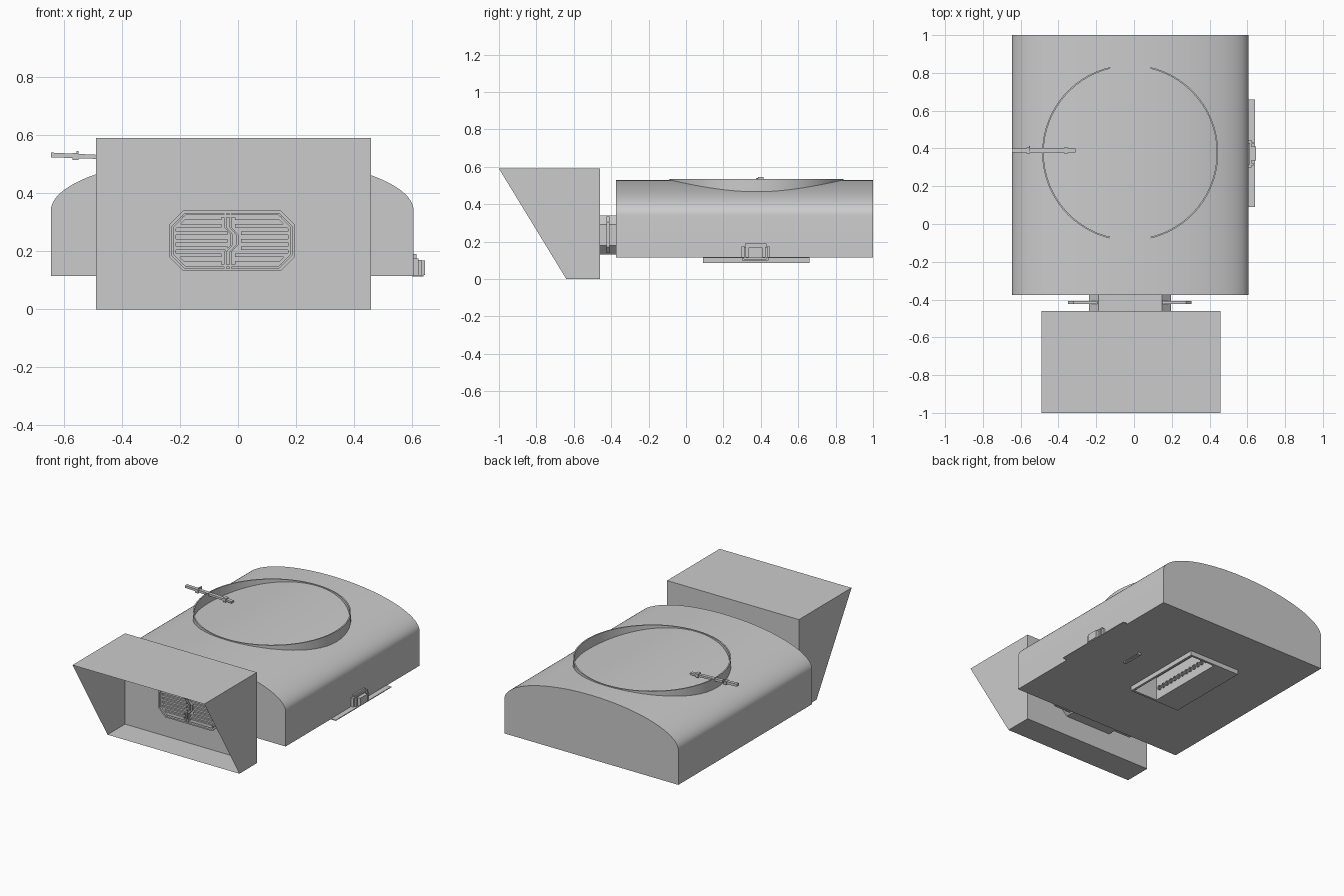
import bpy, bmesh
from math import sin, cos, pi

if "Cube" in bpy.data.objects:
    bpy.data.objects.remove(bpy.data.objects["Cube"])

CX = -0.02  # symmetry line of the body


def mesh_obj(name, bm, smooth=None):
    bmesh.ops.recalc_face_normals(bm, faces=bm.faces)
    me = bpy.data.meshes.new(name)
    bm.to_mesh(me)
    bm.free()
    ob = bpy.data.objects.new(name, me)
    bpy.context.collection.objects.link(ob)
    if smooth:
        bpy.ops.object.select_all(action='DESELECT')
        bpy.context.view_layer.objects.active = ob
        ob.select_set(True)
        bpy.ops.object.shade_smooth_by_angle(angle=smooth)
    return ob


def add_prism(bm, pts, y0, y1):
    """Extrude an x/z outline along y."""
    a = [bm.verts.new((x, y0, z)) for x, z in pts]
    b = [bm.verts.new((x, y1, z)) for x, z in pts]
    bm.faces.new(a)
    bm.faces.new(b[::-1])
    for i in range(len(pts)):
        j = (i + 1) % len(pts)
        bm.faces.new((a[i], b[i], b[j], a[j]))


def add_box(bm, x0, x1, y0, y1, z0, z1):
    add_prism(bm, [(x0, z0), (x1, z0), (x1, z1), (x0, z1)], y0, y1)


def boxes(name, *dims):
    bm = bmesh.new()
    for d in dims:
        add_box(bm, *d)
    return mesh_obj(name, bm)


def octagon(x0, x1, z0, z1, c):
    return [(x0 + c, z0), (x1 - c, z0), (x1, z0 + c), (x1, z1 - c),
            (x1 - c, z1), (x0 + c, z1), (x0, z1 - c), (x0, z0 + c)]


def add_frame(bm, outer, inner, y0, y1):
    """Closed band between two x/z outlines."""
    rings = [[bm.verts.new((x, y, z)) for x, z in p]
             for p, y in ((outer, y0), (inner, y0), (inner, y1), (outer, y1))]
    n = len(outer)
    for k in range(4):
        p, q = rings[k], rings[(k + 1) % 4]
        for i in range(n):
            j = (i + 1) % n
            bm.faces.new((p[i], p[j], q[j], q[i]))


# Main body: straight sides under a half-ellipse roof
N = 48
outline = [(CX - 0.625, 0.115), (CX + 0.625, 0.115)]
outline += [(CX + 0.625 * cos(pi * i / N), 0.34 + 0.19 * sin(pi * i / N)) for i in range(N + 1)]
bm = bmesh.new()
add_prism(bm, outline, -0.375, 1.0)
body = mesh_obj("body", bm, 0.5)

# Underside tray rim and the slot cut through it
tray = boxes("underside_tray", (-0.27, 0.10, 0.09, 0.66, 0.085, 0.117))
cutter = boxes("slot_cutter", (-0.09, 0.085, 0.105, 0.645, 0.05, 0.24))
cutter.hide_render = True
cutter.hide_set(True)
for ob in (body, tray):
    m = ob.modifiers.new("slot", 'BOOLEAN')
    m.object = cutter
    m.solver = 'EXACT'

# Row of round nozzles along the slot wall
bm = bmesh.new()
for k in range(14):
    y = 0.14 + k * 0.47 / 13
    n = 10
    rings = []
    for r, x in ((0.016, -0.09), (0.016, -0.08), (0.010, -0.08), (0.010, -0.09)):
        rings.append([bm.verts.new((x, y + r * cos(2 * pi * i / n), 0.155 + r * sin(2 * pi * i / n)))
                      for i in range(n)])
    for p, q in zip(rings, rings[1:]):
        for i in range(n):
            j = (i + 1) % n
            bm.faces.new((p[i], p[j], q[j], q[i]))
mesh_obj("slot_nozzles", bm)

# Small pull handle on the underside
boxes("underside_handle", (0.315, 0.335, 0.30, 0.44, 0.10, 0.106),
      (0.315, 0.335, 0.30, 0.31, 0.10, 0.116), (0.315, 0.335, 0.43, 0.44, 0.10, 0.116))

# Ring standing on the roof
bm = bmesh.new()
S = 64
rings = []
for r, z in ((0.466, 0.455), (0.466, 0.535), (0.458, 0.535), (0.458, 0.455)):
    rings.append([bm.verts.new((CX + r * cos(2 * pi * i / S), 0.377 + r * sin(2 * pi * i / S), z))
                  for i in range(S)])
for k in range(4):
    p, q = rings[k], rings[(k + 1) % 4]
    for i in range(S):
        j = (i + 1) % S
        bm.faces.new((p[i], p[j], q[j], q[i]))
mesh_obj("roof_ring", bm, 0.5)

# Slender lever crossing the ring, with clips
bm = bmesh.new()
add_prism(bm, [(-0.645, 0.524), (-0.31, 0.512), (-0.31, 0.524), (-0.645, 0.540)], 0.378, 0.400)
for x, z in ((-0.56, 0.520), (-0.36, 0.515)):
    add_box(bm, x - 0.010, x + 0.010, 0.374, 0.404, z - 0.006, z + 0.018)
add_box(bm, -0.556, -0.550, 0.385, 0.414, 0.525, 0.545)
mesh_obj("lever", bm)

# Front hood: thin sheet, open on the sloping face
bm = bmesh.new()
side = [(-1.0, 0.59), (-0.46, 0.59), (-0.46, 0.0), (-0.64, 0.0)]
L, R = ([bm.verts.new((x, y, z)) for y, z in side] for x in (-0.49, 0.458))
bm.faces.new(L)
bm.faces.new(R)
for i in range(3):
    bm.faces.new((L[i], R[i], R[i + 1], L[i + 1]))
mesh_obj("hood", bm)

# Duct linking hood and body, with its flange
bm = bmesh.new()
add_prism(bm, octagon(-0.237, 0.195, 0.132, 0.34, 0.048), -0.462, -0.374)
mesh_obj("duct", bm)
bm = bmesh.new()
add_prism(bm, octagon(-0.35, 0.305, 0.14, 0.335, 0.03), -0.424, -0.408)
mesh_obj("duct_flange", bm)

# Vent grille: two nested frames, zigzag divider and slats
bm = bmesh.new()
for d, y in ((0.0, -0.478), (0.014, -0.472)):
    add_frame(bm, octagon(-0.237 + d, 0.195 - d, 0.132 + d, 0.34 - d, 0.048 - d * 0.4),
              octagon(-0.228 + d, 0.186 - d, 0.141 + d, 0.331 - d, 0.045 - d * 0.4), y, -0.46)
mesh_obj("vent_frame", bm)

zig = [(-0.035, 0.332), (-0.035, 0.283), (-0.012, 0.257), (-0.012, 0.222), (-0.035, 0.198), (-0.035, 0.14)]
bm = bmesh.new()
for off in (-0.009, 0.009):
    add_prism(bm, [(x + off - 0.004, z) for x, z in zig] + [(x + off + 0.004, z) for x, z in zig[::-1]],
              -0.476, -0.46)
mesh_obj("vent_divider", bm)

bm = bmesh.new()
for k in range(7):
    z = 0.160 + k * 0.0255
    trim = 0.022 if k in (0, 6) else 0.0
    mid = 0.020 if k in (2, 3, 4) else 0.0
    add_box(bm, -0.213 + trim, -0.057 + mid, -0.474, -0.46, z - 0.006, z + 0.006)
    add_box(bm, -0.010 + mid, 0.172 - trim, -0.474, -0.46, z - 0.006, z + 0.006)
mesh_obj("vent_slats", bm)

# Right-hand side plate and latch
boxes("side_plate", (0.60, 0.64, 0.09, 0.66, 0.113, 0.118))
boxes("side_latch", (0.60, 0.622, 0.298, 0.446, 0.117, 0.175),
      (0.60, 0.615, 0.315, 0.430, 0.175, 0.190),
      (0.62, 0.645, 0.335, 0.410, 0.118, 0.168),
      (0.62, 0.632, 0.310, 0.322, 0.118, 0.170),
      (0.62, 0.632, 0.423, 0.435, 0.118, 0.170))
